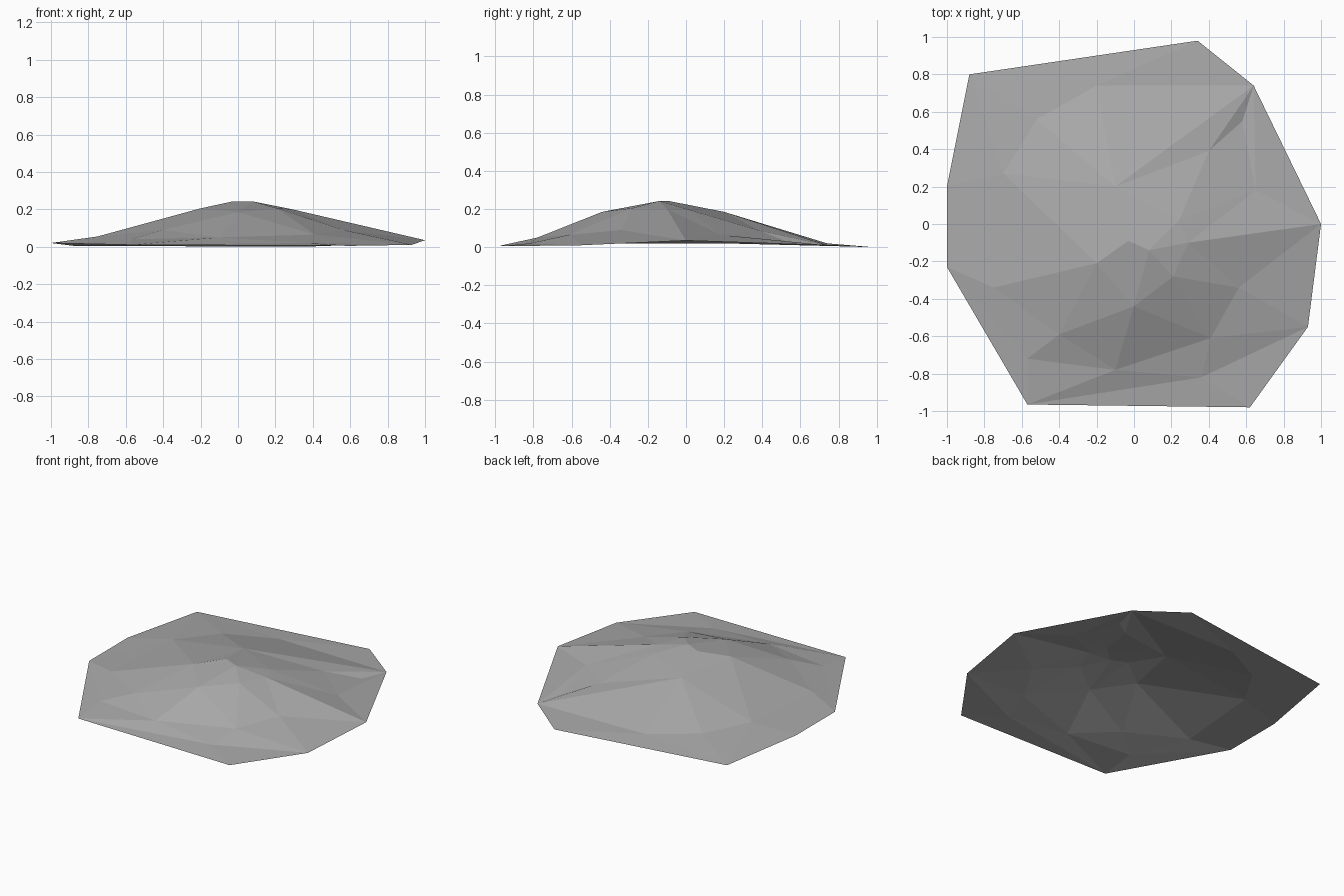
import bpy
from mathutils import Vector
from mathutils.geometry import delaunay_2d_cdt

# Remove the default cube only
default_cube = bpy.data.objects.get("Cube")
if default_cube:
    bpy.data.objects.remove(default_cube, do_unlink=True)


def make_material(name, value):
    material = bpy.data.materials.new(name)
    material.use_nodes = True
    colour = (value, value, value, 1)
    material.diffuse_color = colour
    shader = next(n for n in material.node_tree.nodes if n.type == "BSDF_PRINCIPLED")
    shader.inputs["Base Color"].default_value = colour
    shader.inputs["Roughness"].default_value = 1
    return material


# Corner points of the mound, from the ground rim up to the summit
corners = {
    # rim
    "rim_back": (.34, .98, 0),
    "rim_back_left": (.64, .74, .01),
    "rim_left": (1, 0, .035),
    "rim_front_left": (.93, -.55, .01),
    "rim_front": (.62, -.98, .005),
    "rim_front_right": (-.57, -.965, .01),
    "rim_right_low": (-1, -.23, .02),
    "rim_right_high": (-1, .2, .02),
    "rim_back_right": (-.88, .8, .005),
    # foot of the slope
    "foot_back": (-.2, .74, .02),
    "foot_back_right": (-.52, .56, .04),
    "foot_right": (-.7, .27, .06),
    "foot_front_right": (-.75, -.34, .055),
    "toe_right": (-.57, -.72, .04),
    "foot_front": (-.1, -.78, .05),
    "toe_front": (.36, -.82, .02),
    "foot_front_left": (.41, -.61, .065),
    "foot_left": (.56, -.34, .09),
    "foot_left_back": (.65, .18, .065),
    "notch": (.58, .55, .02),
    "spur": (.4, .39, .085),
    # shoulders
    "shoulder_front_right": (-.4, -.59, .09),
    "shoulder_right": (-.2, -.21, .205),
    "shoulder_front": (0, -.44, .185),
    "shoulder_front_left": (.21, -.28, .205),
    "shoulder_left": (.29, -.1, .2),
    "shoulder_back_left": (.24, .02, .195),
    "shoulder_back": (-.1, .2, .185),
    # summit
    "summit_left": (.08, -.14, .242),
    "summit_right": (-.03, -.09, .242),
}

# Ridges and creases the facets must follow
creases = [
    "rim_back foot_back rim_back_left notch spur shoulder_back_left",
    "foot_back shoulder_back foot_back_right foot_right shoulder_right",
    "rim_back_right foot_right rim_right_high",
    "rim_back_right foot_back_right foot_back",
    "rim_right_low foot_front_right shoulder_right shoulder_front_right",
    "foot_front_right shoulder_front_right toe_right foot_front",
    "foot_front shoulder_front_right shoulder_front foot_front",
    "rim_front_right foot_front foot_front_left shoulder_front",
    "rim_front_right toe_front foot_front",
    "toe_front foot_front_left rim_front_left toe_front",
    "shoulder_front shoulder_front_left foot_front_left foot_left",
    "shoulder_front_left foot_left rim_front_left",
    "shoulder_front_left shoulder_left foot_left rim_left",
    "shoulder_left rim_left foot_left_back shoulder_back_left",
    "spur foot_left_back rim_back_left",
    "shoulder_back rim_back_left spur",
    "shoulder_right summit_right shoulder_front shoulder_right",
    "shoulder_front summit_left shoulder_front_left",
    "summit_right summit_left shoulder_left shoulder_back_left summit_left",
    "summit_right shoulder_back summit_left",
]

names = list(corners)
edges = []
for crease in creases:
    path = [names.index(word) for word in crease.split()]
    edges += list(zip(path, path[1:]))

# Triangulate the plan, then lift each corner to its height
flat = [Vector(point[:2]) for point in corners.values()]
result = delaunay_2d_cdt(flat, edges, [], 0, 1e-5)
plan, faces, sources = result[0], result[2], result[3]
heights = [point[2] for point in corners.values()]
points = [(p.x, p.y, heights[s[0]] if s else .1) for p, s in zip(plan, sources)]

# Open faceted shell
mesh = bpy.data.meshes.new("rock_mound")
mesh.from_pydata(points, [], faces)
mesh.update()
mesh.materials.append(make_material("stone_grey", .4))
mound = bpy.data.objects.new("rock_mound", mesh)
bpy.context.collection.objects.link(mound)
